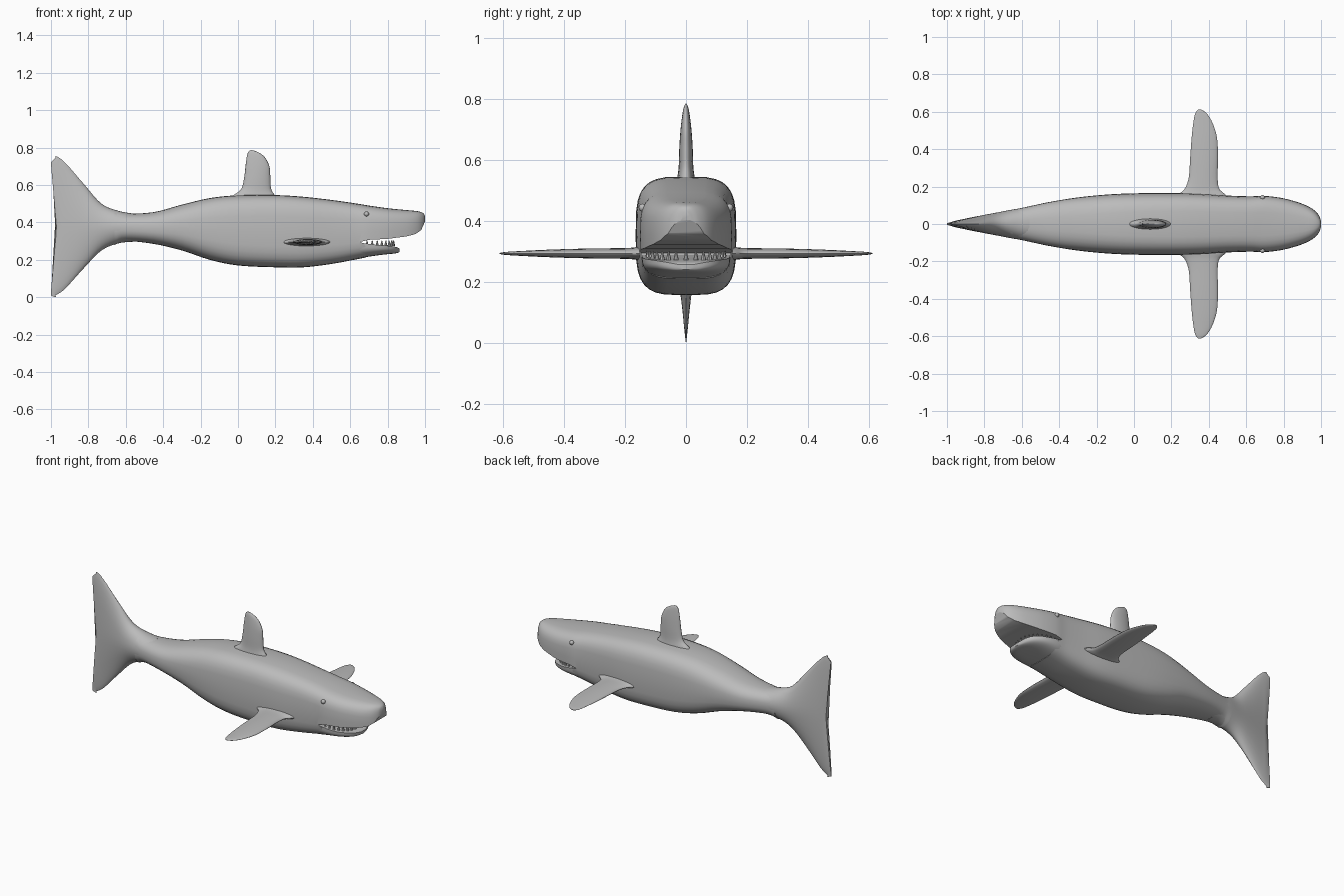
import bpy, bmesh, math
from mathutils import Vector

if "Cube" in bpy.data.objects:
    bpy.data.objects.remove(bpy.data.objects["Cube"])

grey = bpy.data.materials.new("shark grey")
grey.diffuse_color = (0.5, 0.5, 0.5, 1)
grey.use_nodes = True
grey.node_tree.nodes["Principled BSDF"].inputs["Base Color"].default_value = grey.diffuse_color


def finish(name, bm, angle=40):
    bmesh.ops.recalc_face_normals(bm, faces=bm.faces)
    me = bpy.data.meshes.new(name)
    bm.to_mesh(me)
    bm.free()
    me.materials.append(grey)
    ob = bpy.data.objects.new(name, me)
    bpy.context.collection.objects.link(ob)
    smooth(ob, angle)
    return ob


def smooth(ob, angle=40):
    bpy.ops.object.select_all(action='DESELECT')
    ob.select_set(True)
    bpy.context.view_layer.objects.active = ob
    bpy.ops.object.shade_smooth_by_angle(angle=math.radians(angle))


def resample(rows, steps=4):
    """Smooth the section table with a Catmull-Rom spline."""
    p = [Vector(r) for r in rows]
    p = [p[0] * 2 - p[1]] + p + [p[-1] * 2 - p[-2]]
    out = []
    for a, b, c, d in zip(p, p[1:], p[2:], p[3:]):
        for i in range(steps):
            t = i / steps
            out.append(b + (c - a) * (t / 2) + (a * 2 - b * 5 + c * 4 - d) * (t * t / 2)
                       + (b * 3 - a - c * 3 + d) * (t ** 3 / 2))
    return out + [p[-2]]


def power(v, n):
    return math.copysign(abs(v) ** (2 / n), v)


def loft(name, rings, angle=40):
    bm = bmesh.new()
    loops = [[bm.verts.new(p) for p in r] for r in rings]
    n = len(loops[0])
    for a, b in zip(loops, loops[1:]):
        for i in range(n):
            j = (i + 1) % n
            bm.faces.new((a[i], a[j], b[j], b[i]))
    bm.faces.new(loops[0])
    bm.faces.new(loops[-1])
    return finish(name, bm, angle)


def section(x, bottom, top, half, n, count=32):
    mid, h = (bottom + top) / 2, (top - bottom) / 2
    ring = []
    for i in range(count):
        a = math.tau * i / count
        ring.append((x, half * power(math.cos(a), n), mid + h * power(math.sin(a), n)))
    return ring


# Body with head: x, bottom, top, half width, squareness
body_rows = [
    (-0.66, .28, .465, .075, 2.2), (-0.6, .30, .447, .086, 2.4), (-0.45, .285, .455, .118, 2.6),
    (-0.3, .25, .495, .142, 2.8), (-0.15, .20, .53, .157, 3.2), (0, .17, .545, .164, 3.5),
    (0.2, .16, .546, .165, 3.7), (0.35, .16, .537, .162, 3.7), (0.5, .178, .52, .152, 3.7),
    (0.62, .20, .503, .148, 3.7), (0.7, .215, .49, .15, 3.7), (0.8, .23, .476, .137, 3.5),
    (0.9, .245, .466, .108, 3.2), (0.96, .26, .46, .077, 3), (0.99, .28, .45, .045, 2.6),
    (1.0, .32, .435, .015, 2.2)]
body = loft("body", [section(*r) for r in resample(body_rows)])

# Mouth opening: a side profile cut through the head
profile = [(.655, .296), (.70, .307), (.80, .312), (.90, .325), (.95, .338), (.98, .36),
           (1.0, .405), (1.1, .42), (1.1, .1), (.69, .1), (.68, .28)]
bm = bmesh.new()
face = bm.faces.new([bm.verts.new((x, -.3, z)) for x, z in profile])
ext = bmesh.ops.extrude_face_region(bm, geom=[face])
bmesh.ops.translate(bm, vec=(0, .6, 0),
                    verts=[v for v in ext["geom"] if isinstance(v, bmesh.types.BMVert)])
cutter = finish("mouth_cutter", bm)
cutter.hide_render = True
mod = body.modifiers.new("mouth", 'BOOLEAN')
mod.operation, mod.solver, mod.object = 'DIFFERENCE', 'EXACT', cutter
bpy.context.view_layer.objects.active = body
bpy.ops.object.modifier_apply(modifier="mouth")
bpy.data.objects.remove(cutter)
smooth(body)

# Lower jaw: flat on top, rounded below; x, bottom, top, half width
jaw_rows = [(.62, .206, .294, .140), (.68, .214, .288, .145), (.74, .223, .28, .141),
            (.79, .229, .276, .127), (.83, .233, .272, .100), (.853, .237, .266, .065),
            (.864, .242, .258, .02)]
jaw = []
for x, lo, hi, half in resample(jaw_rows):
    jaw.append([(x, half * power(math.cos(a), 3), hi - (hi - lo) * power(math.sin(a), 3))
                for a in (math.pi * i / 20 for i in range(21))])
loft("lower_jaw", jaw)

# Teeth around the front of the lower jaw
bm = bmesh.new()
for i in range(17):
    a = math.radians(-90 + 180 * i / 16)
    x, y = .69 + .142 * math.cos(a), .127 * power(math.sin(a), 2.4)
    ret = bmesh.ops.create_cone(bm, cap_ends=True, segments=8, radius1=.009, radius2=.002, depth=.03)
    bmesh.ops.translate(bm, verts=ret["verts"], vec=(x, y, .288))
finish("teeth", bm)

# Tail fin: diamond sections with a notched rear edge; x, bottom, top, half width, notch
tail_rows = [(-0.56, .297, .447, .09, 0), (-0.64, .288, .462, .079, 0), (-0.73, .25, .50, .062, 0),
             (-0.82, .16, .60, .045, 0), (-0.92, .05, .715, .025, 0), (-0.952, .015, .745, .018, .015),
             (-0.97, .0, .755, .010, .03)]
tail = []
for k, (x, lo, hi, half, notch) in enumerate(resample(tail_rows)):
    n = 2.2 - .5 * min(1, k / 12)
    tail.append([(px - notch * min(1, abs(z - .37) / .34) * (.2 if abs(z - .37) > .365 else 1), y, z)
                 for px, y, z in section(x, lo, hi, half, n)])
loft("tail_fin", tail, 50)


def fin(name, rows, place):
    """Blade lofted along its span; rows: span, rear x, front x, half thickness."""
    rings = []
    for s, x0, x1, t in resample(rows):
        ring = []
        for i in range(20):
            a = math.tau * i / 20
            ring.append(place((x0 + x1) / 2 + (x1 - x0) / 2 * math.cos(a), t * math.sin(a), s))
        rings.append(ring)
    return loft(name, rings, 60)


# Dorsal fin
fin("dorsal_fin", [(.52, -.05, .215, .034), (.548, -.02, .195, .028), (.58, .018, .177, .024),
                   (.64, .033, .173, .022), (.70, .04, .168, .018), (.75, .047, .142, .012),
                   (.775, .054, .108, .007), (.786, .066, .078, .002)],
    lambda x, t, s: (x, t, s))

# Pectoral fins
pectoral = [(.13, .215, .51, .024), (.16, .24, .485, .021), (.19, .272, .455, .018),
            (.25, .293, .447, .017), (.35, .30, .449, .0155), (.46, .308, .444, .012),
            (.54, .317, .42, .008), (.59, .327, .39, .005), (.612, .343, .36, .0015)]
for side, label in ((-1, "right"), (1, "left")):
    fin("pectoral_fin_" + label, pectoral, lambda x, t, s: (x, side * s, .295 + t))

# Eyes
for side, label in ((-1, "right"), (1, "left")):
    bm = bmesh.new()
    bmesh.ops.create_uvsphere(bm, u_segments=16, v_segments=10, radius=.013)
    bmesh.ops.translate(bm, verts=bm.verts, vec=(.687, side * .142, .445))
    finish("eye_" + label, bm)
